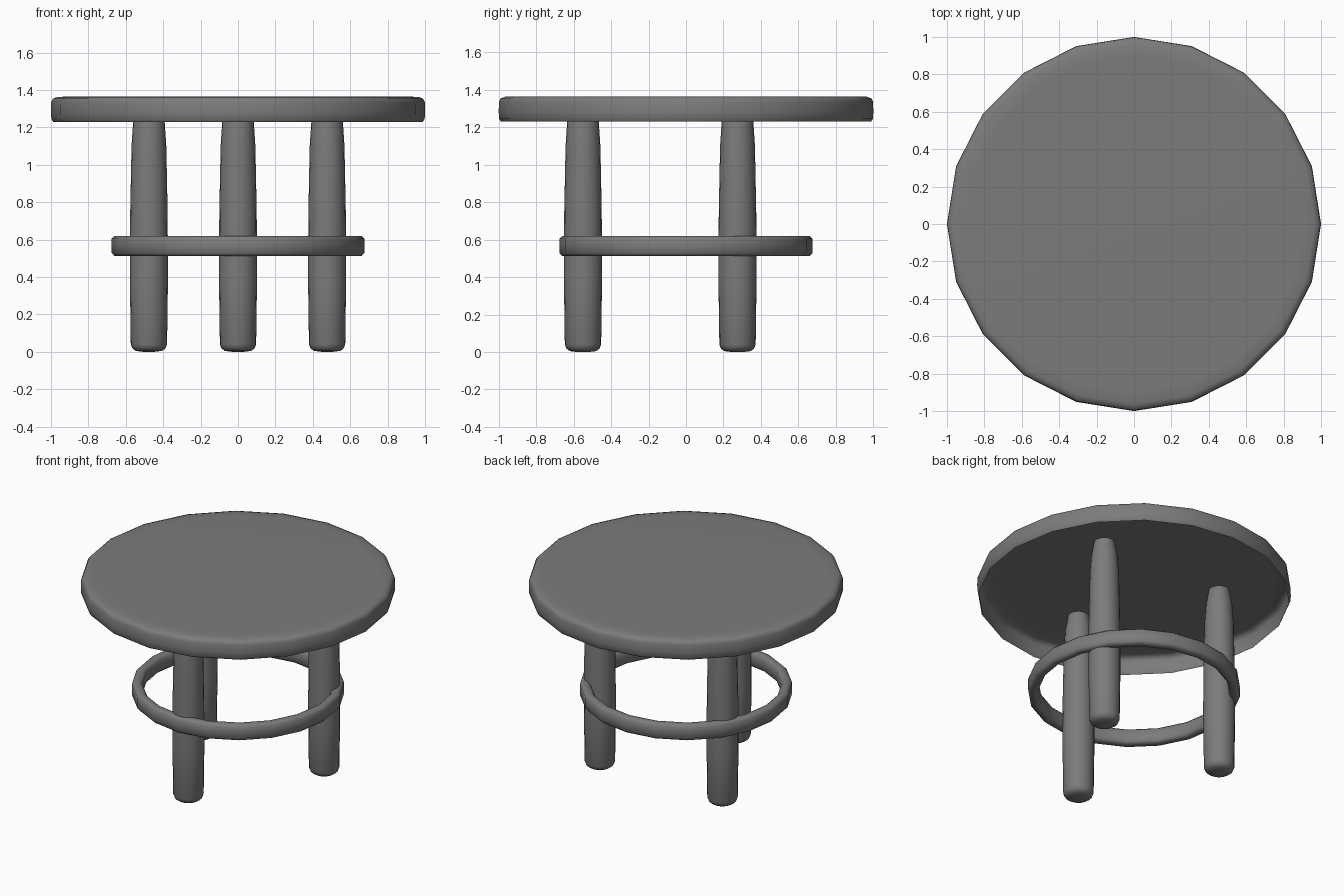
import bpy, bmesh, math

cube = bpy.data.objects.get("Cube")
if cube:
    bpy.data.objects.remove(cube)

grey = bpy.data.materials.new("dark grey")
grey.use_nodes = True
COLOUR = (0.2, 0.2, 0.2, 1)
grey.diffuse_color = COLOUR
grey.node_tree.nodes["Principled BSDF"].inputs["Base Color"].default_value = COLOUR


def lathe(name, profile, caps=(), location=(0, 0, 0), sides=20):
    """Spin a (radius, height) profile around z and cap the listed profile ends.
    Without caps the profile is a closed loop."""
    bm = bmesh.new()
    rings = []
    for i in range(sides):
        a = math.tau * i / sides
        rings.append([bm.verts.new((r * math.cos(a), r * math.sin(a), z))
                      for r, z in profile])
    count = len(profile)
    for i in range(sides):
        a, b = rings[i], rings[(i + 1) % sides]
        for j in range(count - 1 if caps else count):
            k = (j + 1) % count
            bm.faces.new((a[j], b[j], b[k], a[k]))
    for end in caps:
        bm.faces.new([ring[end] for ring in rings])
    bmesh.ops.recalc_face_normals(bm, faces=bm.faces)
    mesh = bpy.data.meshes.new(name)
    bm.to_mesh(mesh)
    bm.free()
    mesh.materials.append(grey)
    obj = bpy.data.objects.new(name, mesh)
    obj.location = location
    bpy.context.collection.objects.link(obj)
    bpy.ops.object.select_all(action="DESELECT")
    obj.select_set(True)
    bpy.context.view_layer.objects.active = obj
    bpy.ops.object.shade_smooth_by_angle(angle=math.radians(60))


# Round top: a thin shell, open underneath, with softened edges
lathe("table_top", [(0.988, 1.23), (0.998, 1.245), (1, 1.28), (0.999, 1.335),
                    (0.99, 1.354), (0.965, 1.363), (0.9, 1.365)], caps=(-1,))

# Ring joining the legs
lathe("foot_ring", [(0.625, 0.512), (0.66, 0.512), (0.675, 0.528), (0.675, 0.605),
                    (0.66, 0.62), (0.625, 0.62), (0.61, 0.605), (0.61, 0.528)])

# Three tapered legs reaching up inside the top, one at the front
LEG = [(0.03, 0), (0.07, 0.005), (0.088, 0.018), (0.097, 0.04), (0.102, 0.4),
       (0.1, 0.75), (0.093, 1.1), (0.084, 1.235), (0.067, 1.335)]
for name, degrees in (("front_leg", -90), ("back_left_leg", 30), ("back_right_leg", 150)):
    a = math.radians(degrees)
    lathe(name, LEG, caps=(0, -1), location=(0.55 * math.cos(a), 0.55 * math.sin(a), 0))
